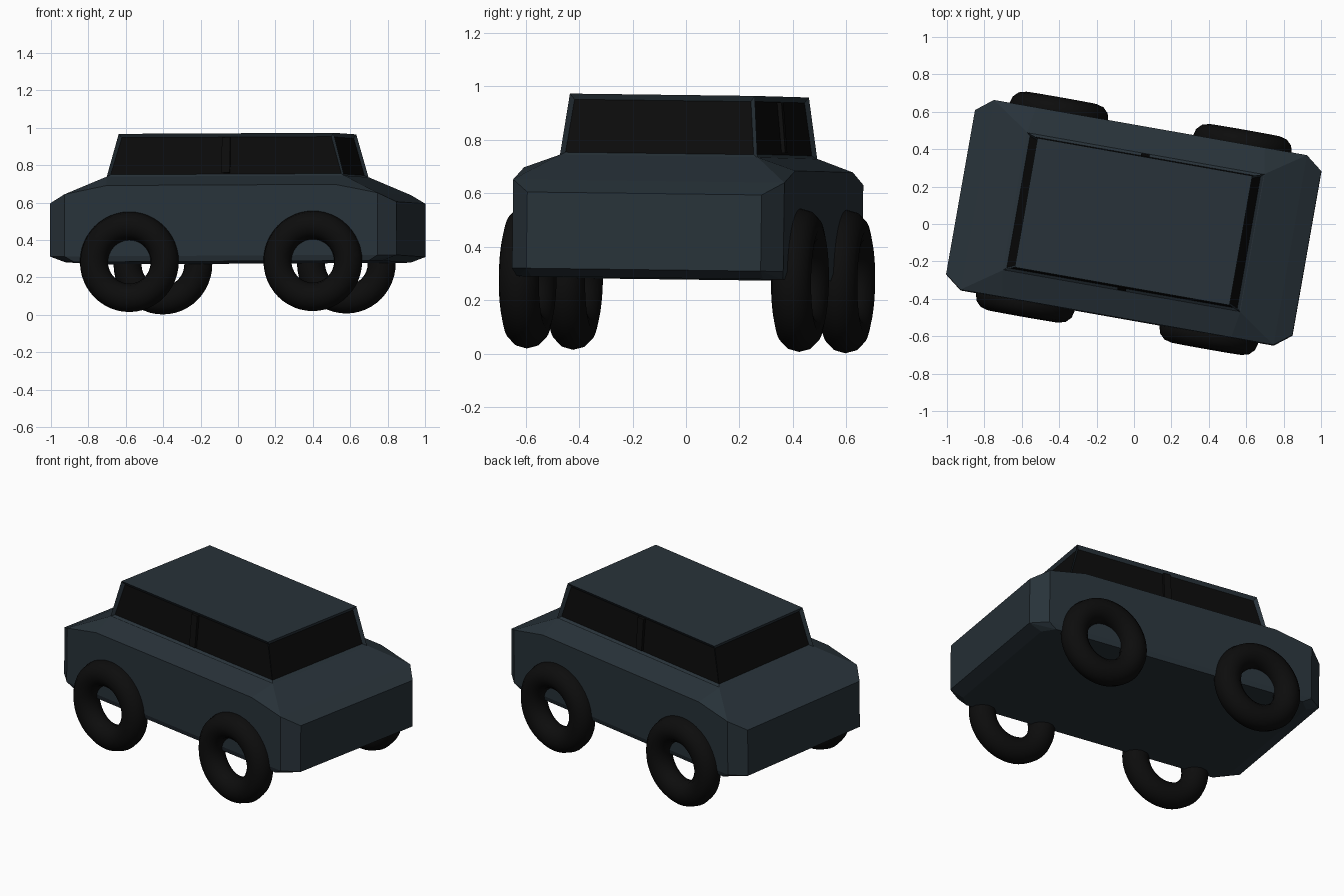
import bpy, bmesh, math
from mathutils import Matrix, Vector

if "Cube" in bpy.data.objects:
    bpy.data.objects.remove(bpy.data.objects["Cube"])

# The whole car sits turned and very slightly tilted
POSE = (Matrix.Rotation(math.radians(-10), 4, 'Z')
        @ Matrix.Rotation(-0.005, 4, 'Y')
        @ Matrix.Rotation(-0.0125, 4, 'X'))


def material(name, rgb):
    m = bpy.data.materials.new(name)
    m.diffuse_color = (*rgb, 1)
    m.use_nodes = True
    m.node_tree.nodes["Principled BSDF"].inputs["Base Color"].default_value = m.diffuse_color
    return m


slate = material("slate_paint", (0.021, 0.032, 0.041))
black = material("black_rubber", (0.0038, 0.0038, 0.0038))
glass = material("dark_glass", (0.0033, 0.0033, 0.0033))


def add_object(name, bm, mats):
    bmesh.ops.recalc_face_normals(bm, faces=bm.faces)
    me = bpy.data.meshes.new(name)
    bm.to_mesh(me)
    bm.free()
    for m in mats:
        me.materials.append(m)
    ob = bpy.data.objects.new(name, me)
    bpy.context.collection.objects.link(ob)
    ob.matrix_world = POSE @ ob.matrix_world
    return ob


# Lower body: convex shell from one quarter of corner points, mirrored
quarter = [(0.86, 0.44, 0.28), (0.80, 0.505, 0.28),
           (0.94, 0.445, 0.31), (0.85, 0.515, 0.31),
           (0.94, 0.445, 0.595), (0.85, 0.515, 0.642),
           (0.62, 0.515, 0.688), (0.645, 0.375, 0.737)]
bm = bmesh.new()
for x, y, z in quarter:
    for sx in (-1, 1):
        for sy in (-1, 1):
            bm.verts.new((sx * x, sy * y, z))
hull = bmesh.ops.convex_hull(bm, input=bm.verts)
bmesh.ops.dissolve_limit(bm, angle_limit=0.02, verts=bm.verts, edges=bm.edges)
add_object("body", bm, [slate])

# Cabin: tapered box with recessed windows on all four sides
bm = bmesh.new()
bmesh.ops.create_cube(bm, size=2)
for v in bm.verts:
    top = v.co.z > 0
    v.co.x *= 0.583 if top else 0.645
    v.co.y *= 0.351 if top else 0.375
    v.co.z = 0.966 if top else 0.735
bm.normal_update()
sides = [f for f in bm.faces if abs(f.normal.z) < 0.8]
bmesh.ops.inset_individual(bm, faces=sides, thickness=0.024, depth=-0.016)
for f in sides:
    f.material_index = 1
add_object("cabin", bm, [slate, glass])

# Pillars between the side windows
for s in (-1, 1):
    bm = bmesh.new()
    bmesh.ops.create_cube(bm, size=1)
    for v in bm.verts:
        lean = 0.355 if v.co.z > 0 else 0.372
        v.co = Vector((v.co.x * 0.045, s * (lean - 0.016 + v.co.y * 0.03),
                       0.85 + v.co.z * 0.19))
    add_object("window_pillar", bm, [black])

# Tyres: open rings half sunk into the sides
for sx in (-1, 1):
    for sy in (-1, 1):
        bpy.ops.mesh.primitive_torus_add(
            major_radius=0.192, minor_radius=0.076,
            major_segments=48, minor_segments=12,
            location=(sx * 0.498, sy * 0.517, 0.279),
            rotation=(math.pi / 2, 0, 0))
        tyre = bpy.context.object
        tyre.name = "tyre"
        tyre.data.materials.append(black)
        bpy.ops.object.shade_smooth()
        bpy.context.view_layer.update()
        tyre.matrix_world = POSE @ tyre.matrix_world
